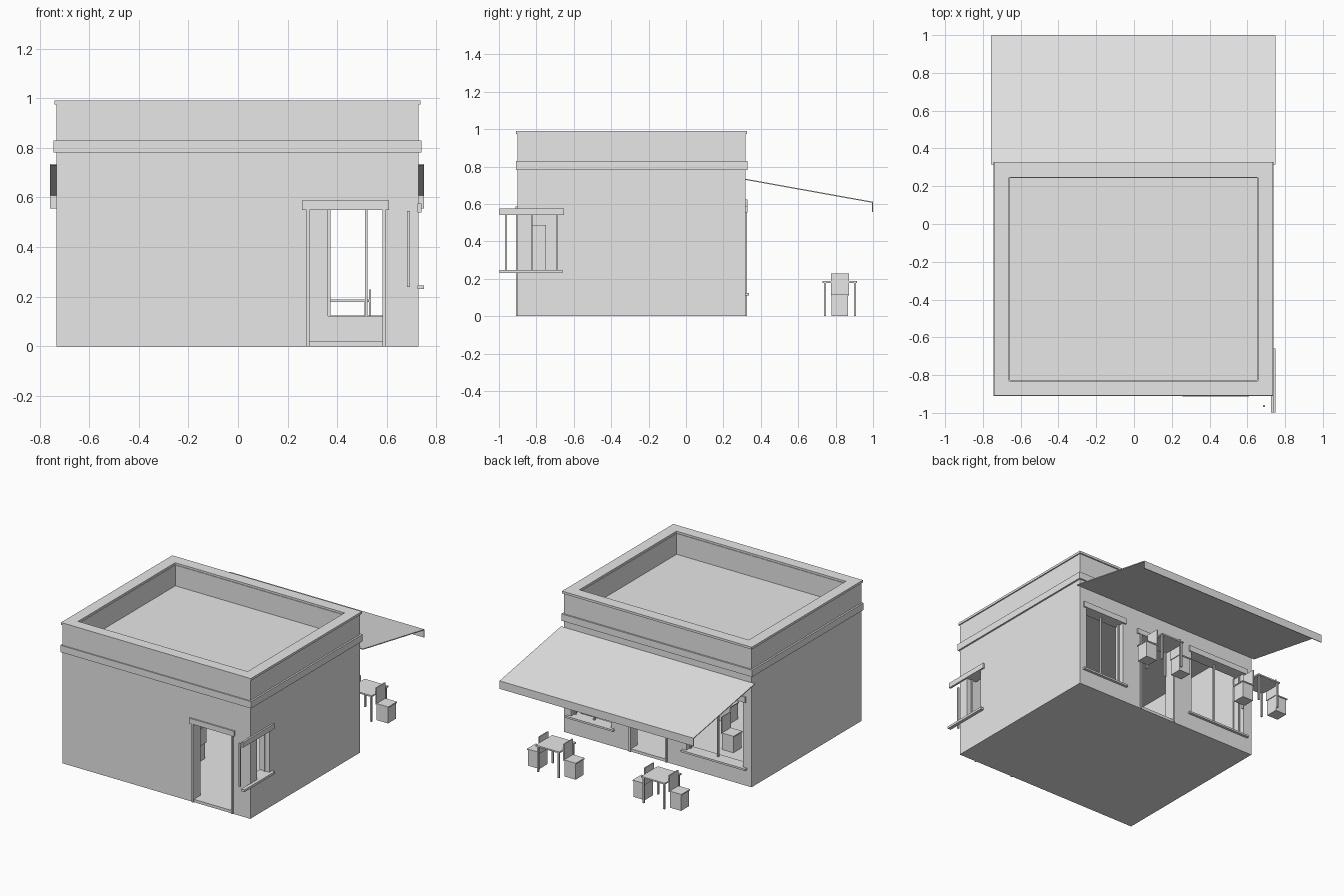
import bpy

if "Cube" in bpy.data.objects:
    bpy.data.objects.remove(bpy.data.objects["Cube"])

grey = bpy.data.materials.new("plain grey")
grey.diffuse_color = (0.8, 0.8, 0.8, 1)
grey.use_nodes = True
grey.node_tree.nodes["Principled BSDF"].inputs["Base Color"].default_value = grey.diffuse_color


def mesh_object(name, verts, faces):
    me = bpy.data.meshes.new(name)
    me.from_pydata(verts, [], faces)
    me.materials.append(grey)
    ob = bpy.data.objects.new(name, me)
    bpy.context.collection.objects.link(ob)
    return ob


FACES = [(0, 1, 3, 2), (4, 6, 7, 5), (0, 4, 5, 1), (2, 3, 7, 6), (0, 2, 6, 4), (1, 5, 7, 3)]


def box(name, x0, x1, y0, y1, z0, z1):
    v = [(x, y, z) for x in (x0, x1) for y in (y0, y1) for z in (z0, z1)]
    return mesh_object(name, v, FACES)


def cut(ob, *bounds):
    """Cut box-shaped holes and bake the result."""
    tools = []
    for b in bounds:
        t = box("cutter", *b)
        t.hide_render = True
        m = ob.modifiers.new("hole", 'BOOLEAN')
        m.operation, m.solver, m.object = 'DIFFERENCE', 'EXACT', t
        tools.append(t)
    dg = bpy.context.evaluated_depsgraph_get()
    me = bpy.data.meshes.new_from_object(ob.evaluated_get(dg))
    ob.modifiers.clear()
    ob.data = me
    for t in tools:
        bpy.data.objects.remove(t)


X0, X1, Y0, Y1 = -0.732, 0.727, -0.902, 0.318
T = 0.075                                   # wall thickness
IX0, IX1, IY0, IY1 = X0 + T, X1 - T, Y0 + T, Y1 - T

# openings: front door, back door, two back windows, side window
FD = (0.288, 0.583)
BD = (-0.065, 0.205)
BACK_WINDOWS = [(0.362, 0.672), (-0.665, -0.225)]
WZ = (0.123, 0.585)
SZ = (0.246, 0.54)

# building shell with room, roof recess and openings
shell = box("building_walls", X0, X1, Y0, Y1, 0, 0.976)
cut(shell,
    (IX0, IX1, IY0, IY1, 0.02, 0.78),
    (IX0, IX1, IY0, IY1, 0.83, 1.1),
    (*FD, Y0 - 0.1, IY0 + 0.02, 0.02, 0.55),
    (*BD, IY1 - 0.02, Y1 + 0.1, 0.02, 0.555),
    *[(a, b, IY1 - 0.02, Y1 + 0.1, *WZ) for a, b in BACK_WINDOWS],
    (IX1 - 0.02, X1 + 0.1, IY0, -0.69, *SZ))

# parapet cap and cornice band
cap = box("parapet_cap", X0 - 0.008, X1 + 0.008, Y0 - 0.006, Y1 + 0.009, 0.974, 0.99)
cut(cap, (IX0 - 0.004, IX1 + 0.004, IY0 - 0.004, IY1 + 0.004, 0.9, 1.1))
band = box("cornice_band", X0 - 0.012, X1 + 0.012, Y0 - 0.008, Y1 + 0.011, 0.782, 0.83)
cut(band, (X0 + 0.01, X1 - 0.01, Y0 + 0.01, Y1 - 0.01, 0.7, 0.9))

# front door frame
for x in (0.276, 0.583):
    box("front_door_jamb", x, x + 0.012, Y0 - 0.008, Y0 + 0.03, 0, 0.55)
box("front_door_lintel", 0.257, 0.608, Y0 - 0.01, Y0 + 0.03, 0.55, 0.587)

# back door frame
for x in (BD[0] - 0.012, BD[1]):
    box("back_door_jamb", x, x + 0.012, Y1 - 0.03, Y1 + 0.008, 0, 0.555)
box("back_door_lintel", BD[0] - 0.035, BD[1] + 0.035, Y1 - 0.03, Y1 + 0.01, 0.555, 0.59)

# back windows: sill, lintel and upright bars
for a, b in BACK_WINDOWS:
    box("back_window_sill", a - 0.03, b + 0.03, Y1 - 0.04, Y1 + 0.019, 0.112, 0.125)
    box("back_window_lintel", a - 0.025, b + 0.025, Y1 - 0.03, Y1 + 0.01, 0.585, 0.625)
    for x in (a + 0.005, (a + b) / 2, b - 0.005):
        box("back_window_bar", x - 0.005, x + 0.005, Y1 - 0.045, Y1 - 0.033, *WZ)

# side window, its frame running past the front corner
box("side_window_sill", X1 - 0.003, 0.749, -0.998, -0.66, 0.23, 0.246)
box("side_window_lintel", X1 - 0.003, 0.739, -0.998, -0.652, 0.54, 0.576)
for y in (-0.963, -0.826, -0.69):
    box("side_window_bar", 0.682, 0.694, y - 0.006, y + 0.006, 0.24, 0.545)

# sloping awning and its hanging edge
AX0, AX1 = -0.757, 0.75
mesh_object("awning_sheet",
            [(x, y, z + d) for x in (AX0, AX1) for y, z in ((Y1 - 0.002, 0.729), (0.999, 0.606)) for d in (0, 0.006)],
            FACES)
box("awning_valance", AX0, AX1, 0.994, 0.999, 0.556, 0.608)


def chair(x, y, s, z=0):
    """Block chair; s is the side (+1 or -1) on which the back stands."""
    box("chair_base", x - 0.044, x + 0.044, y - 0.044, y + 0.044, z, z + 0.111)
    box("chair_seat", x - 0.049, x + 0.049, y - 0.049, y + 0.049, z + 0.111, z + 0.119)
    xb = x + s * 0.045
    box("chair_back", xb - 0.004, xb + 0.004, y - 0.049, y + 0.049, z + 0.119, z + 0.229)


# terrace tables, each with two chairs
for tx in (0.436, -0.384):
    ty, r = 0.823, 0.092
    box("table_top", tx - r, tx + r, ty - r, ty + r, 0.178, 0.188)
    for sx in (-1, 1):
        for sy in (-1, 1):
            lx, ly = tx + sx * 0.08, ty + sy * 0.08
            box("table_leg", lx - 0.006, lx + 0.006, ly - 0.006, ly + 0.006, 0, 0.178)
        chair(tx + sx * 0.141, ty, -sx)

# indoor chairs and cabinet
chair(-0.32, -0.05, 1, 0.02)
chair(-0.05, -0.40, 1, 0.02)
box("indoor_cabinet", -0.6, -0.2, IY0, IY0 + 0.078, 0.02, 0.487)
